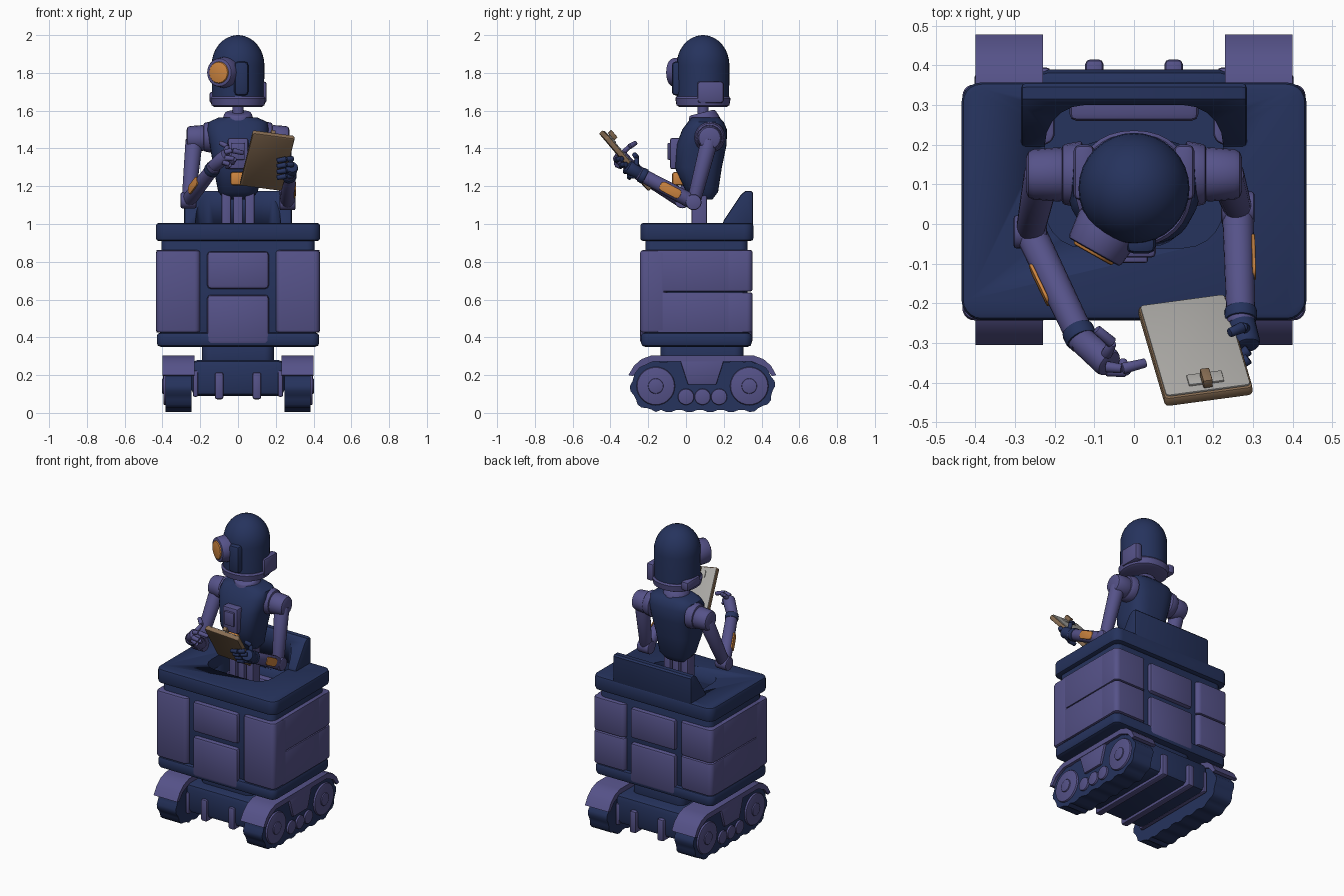
import bpy, bmesh, math
from mathutils import Vector, Matrix

if "Cube" in bpy.data.objects:
    bpy.data.objects.remove(bpy.data.objects["Cube"])


def material(name, col):
    m = bpy.data.materials.new(name)
    m.diffuse_color = (*col, 1)
    m.use_nodes = True
    m.node_tree.nodes["Principled BSDF"].inputs["Base Color"].default_value = m.diffuse_color
    return m


NAVY = material("navy", (0.019, 0.033, 0.11))
PURPLE = material("dusty purple", (0.092, 0.085, 0.25))
ORANGE = material("orange", (0.60, 0.23, 0.05))
BROWN = material("brown", (0.24, 0.15, 0.085))
GREY = material("paper grey", (0.40, 0.39, 0.37))


def finish(bm, name, mat, matrix=None, angle=35):
    bmesh.ops.recalc_face_normals(bm, faces=bm.faces)
    if matrix:
        bm.transform(matrix)
    me = bpy.data.meshes.new(name)
    bm.to_mesh(me)
    bm.free()
    me.materials.append(mat)
    ob = bpy.data.objects.new(name, me)
    bpy.context.collection.objects.link(ob)
    bpy.ops.object.select_all(action='DESELECT')
    ob.select_set(True)
    bpy.context.view_layer.objects.active = ob
    bpy.ops.object.shade_smooth_by_angle(angle=math.radians(angle))
    return ob


def soften(bm, width, segments=2):
    if width:
        sharp = [e for e in bm.edges if len(e.link_faces) == 2 and e.calc_face_angle() > 0.9]
        bmesh.ops.bevel(bm, geom=sharp, offset=width, segments=segments, affect='EDGES', profile=0.5)


def box(name, lo, hi, mat, bevel=0.01, corner=0, matrix=None):
    """Box between two corners; 'corner' rounds its vertical edges first."""
    bm = bmesh.new()
    bmesh.ops.create_cube(bm, size=1)
    lo, hi = Vector(lo), Vector(hi)
    for v in bm.verts:
        v.co = Vector(a + (b - a) * (c + 0.5) for a, b, c in zip(lo, hi, v.co))
    if corner:
        up = [e for e in bm.edges if abs((e.verts[0].co - e.verts[1].co).normalized().z) > 0.9]
        bmesh.ops.bevel(bm, geom=up, offset=corner, segments=5, affect='EDGES', profile=0.5)
    soften(bm, bevel)
    return finish(bm, name, mat, matrix)


def rod(name, a, b, r1, r2, mat, bevel=0.008, sides=20):
    """Tapered cylinder from a to b."""
    a, b = Vector(a), Vector(b)
    bm = bmesh.new()
    bmesh.ops.create_cone(bm, cap_ends=True, segments=sides, radius1=r1, radius2=r2, depth=(b - a).length)
    soften(bm, bevel)
    m = Matrix.Translation((a + b) / 2) @ (b - a).to_track_quat('Z', 'Y').to_matrix().to_4x4()
    return finish(bm, name, mat, m)


def prism(name, profile, x0, x1, mat, bevel=0.0):
    """Side profile (y, z) extruded from x0 to x1."""
    bm = bmesh.new()
    face = bm.faces.new([bm.verts.new((x0, y, z)) for y, z in profile])
    ext = bmesh.ops.extrude_face_region(bm, geom=[face])
    for v in ext['geom']:
        if isinstance(v, bmesh.types.BMVert):
            v.co.x = x1
    bmesh.ops.recalc_face_normals(bm, faces=bm.faces)
    soften(bm, bevel)
    return finish(bm, name, mat)


def loft(name, rings, mat, power=2.0, sides=32):
    """Stack of superellipses, each (z, half width, y min, y max)."""
    bm, loops = bmesh.new(), []
    for z, hx, y0, y1 in rings:
        loop = []
        for i in range(sides):
            t = math.tau * i / sides
            c, s = math.cos(t), math.sin(t)
            x = math.copysign(abs(c) ** (2 / power), c) * hx
            y = (y0 + y1) / 2 + math.copysign(abs(s) ** (2 / power), s) * (y1 - y0) / 2
            loop.append(bm.verts.new((x, y, z)))
        loops.append(loop)
    for a, b in zip(loops, loops[1:]):
        for i in range(sides):
            j = (i + 1) % sides
            bm.faces.new((a[i], a[j], b[j], b[i]))
    bm.faces.new(loops[0])
    bm.faces.new(loops[-1])
    return finish(bm, name, mat, angle=45)


def cut(target, cutter):
    mod = target.modifiers.new("cut", 'BOOLEAN')
    mod.operation, mod.solver, mod.object = 'DIFFERENCE', 'EXACT', cutter
    bpy.context.view_layer.objects.active = target
    bpy.ops.object.modifier_apply(modifier=mod.name)


def frame(origin, x, z):
    """Matrix with the given local x and approximate z directions."""
    x = Vector(x).normalized()
    y = Vector(z).cross(x).normalized()
    m = Matrix((x, y, x.cross(y))).transposed().to_4x4()
    return Matrix.Translation(origin) @ m


# Tracks, wheels and fenders
CY, HALF, WZ = 0.0875, 0.2475, 0.142
belt = []
STRAIGHT, ARC = 18, 16
for side in (1, -1):
    for i in range(ARC + 1):
        t = -math.pi / 2 + math.pi * i / ARC
        r = 0.137 if i // 2 % 2 == 0 else 0.126
        belt.append((CY + side * (HALF + r * math.cos(t)), WZ + side * r * math.sin(t)))
    for i in range(1, STRAIGHT):
        r = 0.126 if i // 2 % 2 == 0 else 0.137
        belt.append((CY + side * HALF * (1 - 2 * i / STRAIGHT), WZ + side * r))
fender = [(-0.305, 0.2), (-0.275, 0.25), (-0.235, 0.285), (-0.18, 0.305), (0.355, 0.305), (0.41, 0.285),
          (0.45, 0.25), (0.478, 0.2), (0.455, 0.195), (0.42, 0.24), (0.35, 0.272), (-0.175, 0.272),
          (-0.245, 0.24), (-0.28, 0.195)]
for s in (-1, 1):
    prism("track", belt, s * 0.245, s * 0.383, NAVY)
    prism("fender", fender, s * 0.23, s * 0.40, PURPLE)
    prism("fender_bracket", [(-0.03, 0.275), (0.2, 0.275), (0.16, 0.15), (0.01, 0.15)],
          s * 0.36, s * 0.398, PURPLE, 0.005)
    for y in (CY - HALF, CY + HALF):
        rod("wheel", (s * 0.36, y, WZ), (s * 0.395, y, WZ), 0.105, 0.1, PURPLE, 0.006, 28)
        rod("wheel_hub", (s * 0.36, y, WZ), (s * 0.402, y, WZ), 0.045, 0.04, PURPLE, 0.004)
    for y in (0.0, 0.0875, 0.175):
        rod("small_wheel", (s * 0.36, y, 0.085), (s * 0.395, y, 0.085), 0.045, 0.042, PURPLE, 0.004)

# Chassis and pedestal
box("chassis", (-0.245, -0.2, 0.09), (0.245, 0.39, 0.28), NAVY, 0.03)
for x in (-0.1, 0.1):
    box("chassis_rib", (x - 0.023, -0.215, 0.072), (x + 0.023, 0.415, 0.215), PURPLE, 0.012)
for x in (-0.225, 0.225):
    box("axle_plate", (x - 0.014, -0.205, 0.085), (x + 0.014, 0.395, 0.225), PURPLE, 0.01)
box("pedestal", (-0.19, -0.135, 0.24), (0.19, 0.305, 0.37), NAVY, 0.012, 0.05)

# Body core, rim and cockpit opening
core = box("body_core", (-0.405, -0.215, 0.38), (0.405, 0.325, 0.93), NAVY, 0.01, 0.04)
box("body_base", (-0.43, -0.238, 0.35), (0.43, 0.348, 0.425), NAVY, 0.02, 0.04)
rim = box("body_rim", (-0.435, -0.242, 0.91), (0.435, 0.357, 1.005), NAVY, 0.015, 0.05)
hole = box("cockpit_cutter", (-0.225, -0.06, 0.8), (0.225, 0.3, 1.3), NAVY, 0, 0.1)
cut(core, hole)
cut(rim, hole)

# Seat backrest wrapping around the rear of the opening
back = prism("backrest", [(0.19, 0.99), (0.2, 1.02), (0.29, 1.155), (0.315, 1.175), (0.345, 1.175),
                          (0.355, 1.165), (0.355, 0.99)], -0.285, 0.285, NAVY, 0.012)
cut(back, hole)
bpy.data.objects.remove(hole)

# Body panels
for s in (-1, 1):
    x0, x1 = sorted((s * 0.2, s * 0.433))
    box("corner_panel_front", (x0, -0.243, 0.425), (x1, -0.1, 0.862), PURPLE, 0.015, 0.03)
    xa, xb = sorted((s * 0.3, s * 0.432))
    for z0, z1 in ((0.425, 0.638), (0.643, 0.862)):
        box("side_panel", (xa, -0.15, z0), (xb, 0.3, z1), PURPLE, 0.004)
        box("corner_panel_back", (x0, 0.2, z0), (x1, 0.352, z1), PURPLE, 0.01, 0.03)
for y0, y1 in ((-0.243, -0.15), (0.26, 0.352)):
    box("upper_panel", (-0.163, y0, 0.657), (0.163, y1, 0.855), PURPLE, 0.018)
    box("lower_panel", (-0.163, y0, 0.365), (0.163, y1, 0.625), PURPLE, 0.018)

# Waist and torso
for x in (-0.062, 0, 0.062):
    box("waist_strut", (x - 0.025, 0.03, 0.8), (x + 0.025, 0.11, 1.2), PURPLE, 0.008)
loft("torso", [(1.13, 0.07, 0.05, 0.14), (1.17, 0.105, 0.0, 0.17), (1.3, 0.13, -0.06, 0.19),
               (1.42, 0.15, -0.05, 0.215), (1.5, 0.165, -0.02, 0.217), (1.54, 0.155, 0.01, 0.2),
               (1.565, 0.1, 0.03, 0.175)], NAVY, 3)
box("chest_panel", (-0.055, -0.085, 1.29), (0.055, 0, 1.455), PURPLE, 0.012)
box("chest_block", (-0.035, -0.098, 1.34), (0.035, -0.07, 1.43), PURPLE, 0.006)
box("belly_light", (-0.04, -0.073, 1.205), (0.04, 0, 1.275), ORANGE, 0.012)
rod("collar", (0, 0.1, 1.53), (0, 0.085, 1.59), 0.09, 0.07, PURPLE, 0.01, 28)
rod("neck", (0, 0.09, 1.55), (0, 0.09, 1.66), 0.03, 0.03, PURPLE, 0)

# Head
R = 0.14
dome = [(1.63, 0.137, -0.05, 0.228), (1.84, R, -0.05, 0.23)]
for i in range(1, 9):
    t = i * math.pi / 2 / 8.3
    r = R * math.cos(t)
    dome.append((1.84 + 0.16 * math.sin(t), r, 0.09 - r, 0.09 + r))
loft("head_dome", dome, NAVY)
loft("head_rim", [(1.62, 0.125, -0.035, 0.215), (1.628, 0.14, -0.05, 0.23), (1.665, 0.147, -0.057, 0.236),
                  (1.675, 0.138, -0.05, 0.228)], PURPLE, 2.2)
box("brow_ridge", (-0.02, -0.075, 1.68), (0.055, 0, 1.86), NAVY, 0.02)
for s in (-1, 1):
    xa, xb = sorted((s * 0.1, s * 0.152))
    box("ear_guard", (xa, 0.06, 1.64), (xb, 0.2, 1.755 if s > 0 else 1.7), PURPLE, 0.015)

# Eye
look = Vector((-0.49, -0.87, 0)).normalized()
eye = Vector((-0.09, -0.052, 1.802))
rod("eye_ring", eye - look * 0.06, eye + look * 0.022, 0.085, 0.075, PURPLE, 0.008, 28)
rod("eye_lens", eye, eye + look * 0.03, 0.062, 0.056, ORANGE, 0.006, 28)


# Arms
def arm(s, elbow, wrist, plate_dir):
    shoulder = Vector((s * 0.232, 0.125, 1.445))
    elbow, wrist = Vector(elbow), Vector(wrist)
    rod("shoulder_disc", (s * 0.13, 0.125, 1.46), (s * 0.182, 0.125, 1.46), 0.085, 0.075, PURPLE)
    rod("shoulder_joint", (s * 0.17, 0.125, 1.455), (s * 0.272, 0.125, 1.455), 0.07, 0.062, PURPLE, 0.018)
    rod("upper_arm", shoulder, elbow, 0.046, 0.036, PURPLE)
    rod("elbow_joint", elbow - Vector((0.042, 0, 0)), elbow + Vector((0.042, 0, 0)), 0.042, 0.042, PURPLE)
    rod("forearm", elbow, wrist, 0.04, 0.036, PURPLE)
    m = frame(elbow.lerp(wrist, 0.42), wrist - elbow, plate_dir)
    box("forearm_light", (-0.06, -0.026, 0.032), (0.06, 0.026, 0.041), ORANGE, 0.003, 0.02, m)
    rod("cuff", elbow.lerp(wrist, 0.86), elbow.lerp(wrist, 0.96), 0.041, 0.041, NAVY, 0.006)


def finger(mat, *pts):
    for a, b in zip(pts, pts[1:]):
        rod("finger", a, b, 0.015, 0.012, mat, 0.004, 10)


arm(-1, (-0.262, -0.02, 1.125), (-0.125, -0.305, 1.305), (-0.9, -0.4, 0.1))
arm(1, (0.262, 0.04, 1.115), (0.27, -0.255, 1.27), (1, 0, 0))

# Pointing hand
rod("palm", (-0.135, -0.29, 1.3), (-0.06, -0.355, 1.365), 0.034, 0.038, PURPLE, 0.012)
finger(PURPLE, (-0.07, -0.36, 1.38), (-0.03, -0.365, 1.39), (0.03, -0.35, 1.375))
finger(PURPLE, (-0.07, -0.37, 1.35), (-0.02, -0.375, 1.345), (-0.03, -0.345, 1.32))
finger(PURPLE, (-0.08, -0.365, 1.33), (-0.045, -0.37, 1.315), (-0.06, -0.34, 1.3))
finger(PURPLE, (-0.07, -0.33, 1.38), (-0.055, -0.3, 1.41), (-0.095, -0.265, 1.43))

# Tablet board with a paper face and a clip
up = Vector((0.072, -0.245, 0.29))
m = frame((0.155, -0.318, 1.337), up, (0, 0.6, 0.6))
box("tablet_board", (-0.185, -0.113, -0.016), (0.185, 0.113, 0.012), BROWN, 0.006, 0.012, m)
box("tablet_paper", (-0.18, -0.108, 0.011), (0.178, 0.108, 0.017), GREY, 0.002, 0.01, m)
box("tablet_clip", (0.115, -0.045, 0.015), (0.155, 0.045, 0.022), GREY, 0.002, 0, m)
box("tablet_clip_grip", (0.125, -0.012, 0.02), (0.175, 0.012, 0.045), BROWN, 0.003, 0, m)

# Holding hand wrapped around the tablet edge
rod("palm", (0.27, -0.24, 1.262), (0.285, -0.31, 1.305), 0.034, 0.036, NAVY, 0.012)
for i in range(4):
    z = 1.245 + i * 0.03
    y = -0.288 - i * 0.022
    finger(NAVY, (0.29, y + 0.015, z + 0.01), (0.255, y - 0.01, z + 0.008), (0.205, y - 0.012, z))
finger(NAVY, (0.28, -0.265, 1.3), (0.275, -0.26, 1.35), (0.24, -0.275, 1.37))
